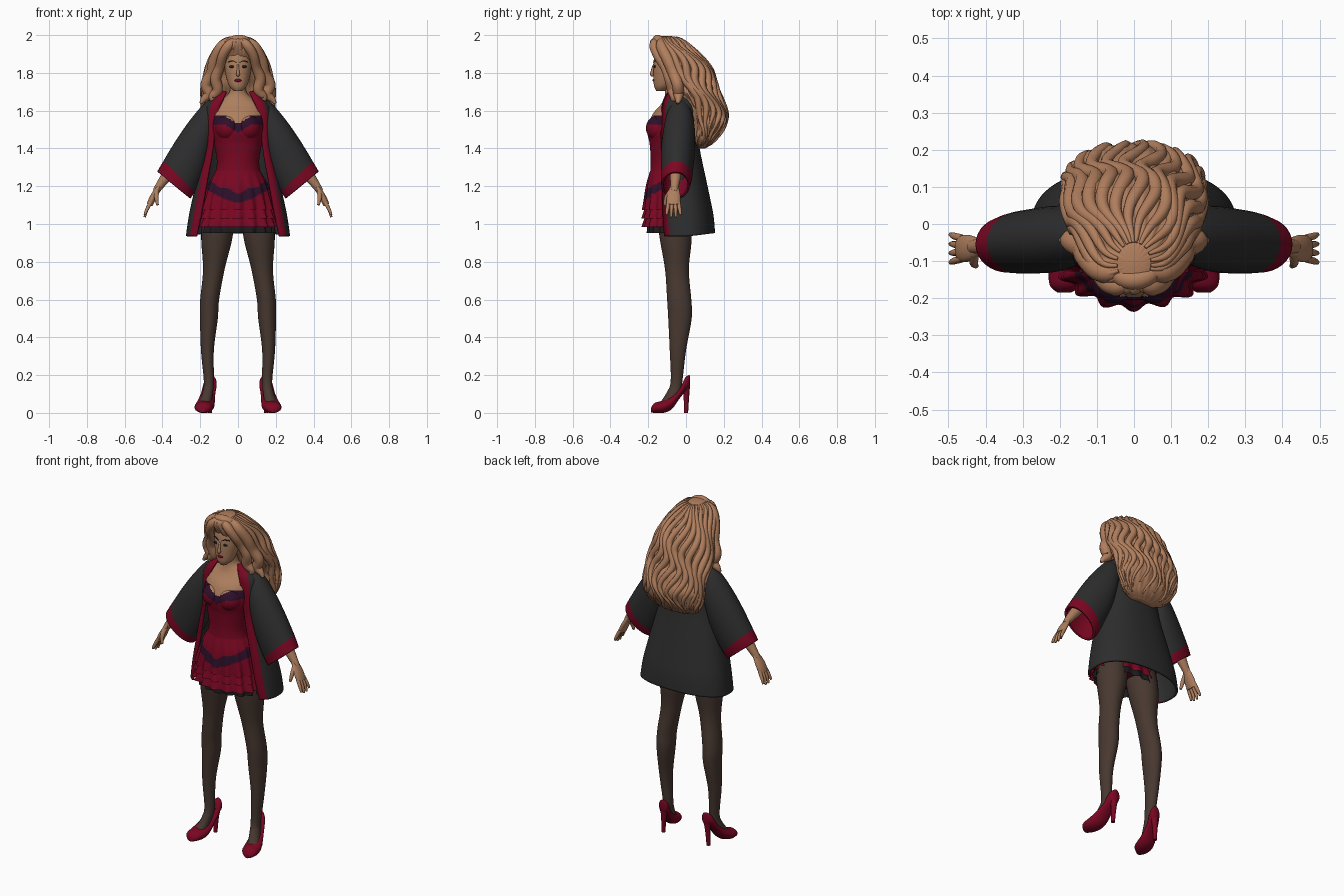
import bpy, bmesh, math
from math import sin, cos, pi
from mathutils import Vector, Matrix

if "Cube" in bpy.data.objects:
    bpy.data.objects.remove(bpy.data.objects["Cube"])


def colour(name, r, g, b):
    m = bpy.data.materials.new(name)
    m.use_nodes = True
    m.diffuse_color = (r, g, b, 1)
    bsdf = next(n for n in m.node_tree.nodes if n.type == 'BSDF_PRINCIPLED')
    bsdf.inputs["Base Color"].default_value = (r, g, b, 1)
    bsdf.inputs["Roughness"].default_value = 0.8
    return m


HAIR = colour("hair_copper", .44, .21, .11)
SKIN = colour("skin", .42, .21, .112)
RED = colour("crimson", .195, .002, .016)
PURPLE = colour("deep_purple", .027, .005, .023)
BLACK = colour("coat_charcoal", .026, .026, .026)
LACE = colour("black_lace", .012, .011, .013)
SHEER = colour("sheer_stocking", .065, .04, .03)


# ---------- helpers ----------
def spline(keys, n):
    """Smoothly resample a list of equal-length tuples."""
    k = [keys[0]] + list(keys) + [keys[-1]]
    out = []
    for i in range(len(keys) - 1):
        for s in range(n):
            t = s / n
            out.append(tuple(.5 * (2*b + (c-a)*t + (2*a-5*b+4*c-d)*t*t + (3*b-a-3*c+d)*t**3)
                             for a, b, c, d in zip(*k[i:i+4])))
    return out + [tuple(keys[-1])]


def finish(name, bm, mats, mirror=False, solid=0):
    bmesh.ops.recalc_face_normals(bm, faces=bm.faces[:])
    me = bpy.data.meshes.new(name)
    bm.to_mesh(me)
    bm.free()
    for m in mats:
        me.materials.append(m)
    ob = bpy.data.objects.new(name, me)
    bpy.context.collection.objects.link(ob)
    bpy.ops.object.select_all(action='DESELECT')
    ob.select_set(True)
    bpy.context.view_layer.objects.active = ob
    bpy.ops.object.shade_smooth_by_angle(angle=math.radians(50))
    if solid:
        md = ob.modifiers.new("thickness", 'SOLIDIFY')
        md.thickness, md.offset = solid, 0
    if mirror:
        ob.modifiers.new("mirror", 'MIRROR')


def skin(name, rings, mats, rule=None, closed=True, caps=True, **kw):
    """Bridge rings of points; rule(centre, row, column) picks the material."""
    bm = bmesh.new()
    rows = [[bm.verts.new(p) for p in r] for r in rings]
    n = len(rows[0])
    for i in range(len(rows) - 1):
        for j in range(n if closed else n - 1):
            q = (j + 1) % n
            f = bm.faces.new((rows[i][j], rows[i][q], rows[i+1][q], rows[i+1][j]))
            if rule:
                f.material_index = rule(f.calc_center_median(), i, j)
    if caps and closed:
        for r in (rows[0], rows[-1]):
            bm.faces.new(r)
    finish(name, bm, mats, **kw)


def ring(c, u, v, n=32):
    return [Vector(c) + Vector(u) * cos(2*pi*j/n) + Vector(v) * sin(2*pi*j/n) for j in range(n)]


def loft(name, keys, mats, rule=None, n=32, steps=6, wave=None, **kw):
    """Stack of ellipses from keys (z, x, y, rx, ry)."""
    rows = spline(keys, steps)
    rings = []
    for i, (z, x, y, rx, ry) in enumerate(rows):
        pts = []
        for j in range(n):
            a = 2 * pi * j / n
            f = wave(a, z, i / (len(rows) - 1)) if wave else 1
            pts.append((x + rx*f*cos(a), y + ry*f*sin(a), z))
        rings.append(pts)
    skin(name, rings, mats, rule, **kw)
    return rows


def tube(name, keys, mat, n=10, steps=5, flat=1, mirror=False):
    """Round or flattened tube through keys (x, y, z, radius)."""
    rows = spline(keys, steps)
    rings = []
    for i, (x, y, z, r) in enumerate(rows):
        d = Vector(rows[min(i+1, len(rows)-1)][:3]) - Vector(rows[max(i-1, 0)][:3])
        d.normalize()
        ref = Vector((0, 1, 0)) if abs(d.y) < .92 else Vector((1, 0, 0))
        u = (ref - d * ref.dot(d)).normalized()
        rings.append(ring((x, y, z), u * r, d.cross(u) * r * flat, n))
    skin(name, rings, [mat], mirror=mirror)


def ball(name, pos, size, mats, rule=None, mirror=False):
    bm = bmesh.new()
    bmesh.ops.create_uvsphere(bm, u_segments=48, v_segments=48, radius=1,
                              matrix=Matrix.Translation(pos) @ Matrix.Diagonal((*size, 1)))
    for f in bm.faces:
        f.material_index = rule(f.calc_center_median()) if rule else 0
    finish(name, bm, mats, mirror)


# ---------- torso and corset ----------
def bodice(c, *_):
    top = 1.527 + .046 * min(1, abs(c.x) / .07)
    return 1 if c.z > top else 2 if c.z > top - .045 else 0


TORSO = [(1.0, 0, -.085, .15, .1), (1.12, 0, -.09, .16, .115), (1.22, 0, -.09, .135, .105),
         (1.32, 0, -.09, .112, .097), (1.42, 0, -.09, .126, .102), (1.5, 0, -.09, .14, .115),
         (1.58, 0, -.074, .14, .103), (1.63, 0, -.06, .13, .075), (1.66, 0, -.06, .085, .058),
         (1.7, 0, -.065, .045, .045), (1.77, 0, -.075, .042, .042)]
loft("torso", TORSO, [RED, SKIN, PURPLE], bodice, n=96, steps=10)
ball("bust_cup", (.052, -.135, 1.508), (.07, .077, .072), [RED, SKIN, PURPLE], bodice, True)


# ---------- layered ruffled skirt ----------
def ruffle(a, z, t):
    return 1 + .065 * t * sin(16 * a + pi / 2) + .015 * t * sin(7 * a + 1)


def belt(c, *_):
    low = 1.092 + .52 * math.hypot(c.x, .04)
    return 1 if c.y < -.05 and low < c.z < low + .055 - .008 * cos(60 * c.x) else 0


loft("skirt_upper", [(1.28, 0, -.09, .118, .1), (1.21, 0, -.09, .155, .118),
                     (1.13, 0, -.09, .178, .128), (1.075, 0, -.09, .192, .134)],
     [RED, PURPLE], belt, n=144, steps=12, wave=ruffle, caps=False)
for name, top, low, out in (("skirt_middle", 1.13, 1.03, .198), ("skirt_lower", 1.08, .983, .205)):
    loft(name, [(top, 0, -.09, out - .04, .112), ((top + low) / 2, 0, -.09, out - .018, .125),
                (low, 0, -.09, out, .137)], [RED], n=144, wave=ruffle, caps=False)
loft("skirt_lace", [(1.05, 0, -.085, .165, .11), (1.0, 0, -.085, .182, .115), (.953, 0, -.08, .187, .12)],
     [LACE], n=144, wave=ruffle, caps=False)

# ---------- legs and shoes ----------
loft("leg", [(1.08, .1, -.07, .085, .085), (.93, .112, -.055, .083, .085), (.76, .128, -.048, .057, .063),
             (.6, .15, -.036, .05, .064), (.5, .154, -.032, .047, .062), (.33, .162, -.043, .034, .043),
             (.17, .154, -.05, .027, .031), (.11, .16, -.065, .028, .036), (.05, .176, -.1, .034, .04)],
     [SHEER], mirror=True)
SHOE = [(-.185, .188, .002, .028, .018), (-.165, .185, .0, .053, .042), (-.12, .178, .0, .066, .051),
        (-.075, .169, .02, .092, .046), (-.035, .158, .075, .127, .038), (-.005, .148, .11, .185, .035),
        (.015, .142, .125, .2, .026), (.022, .141, .14, .195, .012)]
skin("shoe", [ring((x, y, (lo + hi) / 2), (w, 0, 0), (0, 0, (hi - lo) / 2), 24)
              for y, x, lo, hi, w in spline(SHOE, 5)], [RED], mirror=True)
loft("shoe_heel", [(.15, .143, .0, .026, .022), (.09, .146, .002, .015, .015),
                   (0, .15, 0, .011, .011)], [RED], n=16, mirror=True)

# ---------- open coat: keys are z, centre y, half width, depth, half opening ----------
COAT = [(1.7, -.035, .09, .065, .062), (1.66, -.035, .13, .088, .08), (1.61, -.035, .168, .098, .1),
        (1.5, -.045, .172, .1, .122), (1.39, -.04, .176, .108, .135), (1.2, -.02, .22, .128, .168),
        (1.05, -.005, .253, .143, .195), (.935, 0, .27, .148, .22)]
coat_rings = []
for z, y, w, d, o in spline(COAT, 7):
    a0 = math.asin((o / w) ** (1 / .7))
    a1 = a0 + .075 / w
    angles = [a0] + [a1 + (2*pi - 2*a1) * k / 48 for k in range(49)] + [2*pi - a0]
    pts = []
    for a in angles:
        p = .7 if cos(a) > 0 else .88
        pts.append((w * math.copysign(abs(sin(a)) ** p, sin(a)),
                    y - d * math.copysign(abs(cos(a)) ** p, cos(a)),
                    z + .1 * max(0, 1.1 - z) * max(0, -cos(a))))
    coat_rings.append(pts)
skin("coat_body", coat_rings, [BLACK, RED],
     lambda c, i, j: 1 if j in (0, 49) or i == 0 else 0, closed=False, solid=.012)

# Sleeve keys: top x, top z, bottom x, bottom z, centre y, half depth
SLEEVE = [(.1, 1.67, .14, 1.45, -.035, .055), (.17, 1.637, .16, 1.355, -.035, .075),
          (.25, 1.545, .175, 1.295, -.04, .083), (.32, 1.445, .2, 1.235, -.045, .082),
          (.39, 1.33, .232, 1.175, -.05, .077), (.422, 1.275, .257, 1.138, -.055, .07)]
sleeve_rows = spline(SLEEVE, 6)


def sleeve_rings(rows, s):
    return [ring(((tx+bx)/2, y, (tz+bz)/2), ((tx-bx)*s/2, 0, (tz-bz)*s/2), (0, d*s, 0))
            for tx, tz, bx, bz, y, d in rows]


skin("coat_sleeve", sleeve_rings(sleeve_rows, 1), [BLACK, RED],
     lambda c, i, j: 1 if i >= 24 else 0, caps=False, solid=.012, mirror=True)
skin("sleeve_lining", sleeve_rings(sleeve_rows[18:], .91), [RED], caps=False, mirror=True)

# ---------- arms and hands ----------
tube("forearm", [(.2, -.05, 1.52, .04), (.3, -.05, 1.36, .036), (.37, -.055, 1.265, .03),
                 (.42, -.06, 1.195, .021), (.435, -.062, 1.17, .018)], SKIN, n=20, mirror=True)
tube("palm", [(.415, -.06, 1.205, .02), (.437, -.064, 1.165, .033), (.455, -.066, 1.13, .037),
              (.468, -.066, 1.1, .034)], SKIN, n=20, flat=.48, mirror=True)
for k in (-1.5, -.5, .5, 1.5):
    tip = 1.035 + .006 * k * k
    tube("finger", [(.462, -.066 + k*.018, 1.115, .0105), (.483, -.066 + k*.022, 1.075, .0095),
                    (.494, -.066 + k*.025, tip, .006)], SKIN, mirror=True)
tube("thumb", [(.43, -.08, 1.175, .013), (.432, -.103, 1.14, .012), (.426, -.113, 1.1, .007)],
     SKIN, mirror=True)

# ---------- head and face ----------
loft("head", [(1.703, 0, -.135, .02, .022), (1.73, 0, -.122, .046, .047), (1.78, 0, -.107, .063, .066),
              (1.84, 0, -.1, .071, .073), (1.9, 0, -.09, .068, .074), (1.95, 0, -.08, .04, .05)], [SKIN])
tube("nose", [(0, -.17, 1.845, .005), (0, -.178, 1.815, .007), (0, -.18, 1.792, .01), (0, -.172, 1.784, .005)], SKIN)
ball("eye", (.03, -.166, 1.833), (.018, .005, .007), [LACE], mirror=True)
tube("eyebrow", [(.01, -.172, 1.855, .002), (.03, -.166, 1.864, .003), (.052, -.15, 1.858, .002)],
     LACE, n=6, mirror=True)
ball("lips", (0, -.169, 1.76), (.018, .008, .008), [RED])

# ---------- hair: keys are z, front y, back y, half width ----------
HAIRLINE = [(1.4, .05, .1, .07), (1.43, .035, .145, .14), (1.5, .025, .195, .18), (1.58, .01, .215, .185),
            (1.66, -.03, .185, .182), (1.7, -.055, .165, .182), (1.76, -.085, .145, .172),
            (1.82, -.11, .125, .158), (1.88, -.155, .08, .138), (1.93, -.185, .03, .112),
            (1.97, -.185, -.015, .08), (1.99, -.155, -.055, .04), (1.996, -.115, -.095, .01)]


def strands(a, z, t):
    return (1 + .025 * sin(20*a + 1.6*sin(z*26)) + .015 * sin(37*a + 2*sin(z*31 + 1))
            + .025 * sin(z*58 + 2*sin(2*a)))


volume = loft("hair_volume", [(z, 0, (f + b) / 2, w, (b - f) / 2) for z, f, b, w in HAIRLINE],
              [HAIR], n=144, steps=8, wave=strands)
# Wavy locks laid over the volume
for k in range(15):
    a = -.25 + (pi + .5) * k / 14
    line = [r for r in volume[::3] if 1.415 + .02 * (k % 3) < r[0] < 1.992]
    path = []
    for i, (z, x, y, rx, ry) in enumerate(line):
        b = a + .15 * sin(z * 27 + k * .8)
        path.append((rx * cos(b), y + ry * sin(b), z, .004 + .017 * sin(pi * i / (len(line) - .7))))
    tube("hair_lock", path, HAIR, n=8, steps=2)
# Front locks sweeping from the parting around the face
tube("front_lock", [(.005, -.15, 1.978, .012), (.045, -.168, 1.95, .026), (.08, -.15, 1.895, .026),
                    (.097, -.11, 1.83, .026), (.118, -.085, 1.77, .03), (.108, -.072, 1.71, .028),
                    (.135, -.062, 1.67, .022), (.115, -.075, 1.642, .008)], HAIR, mirror=True)
tube("side_lock", [(.02, -.12, 1.98, .014), (.08, -.13, 1.945, .03), (.123, -.095, 1.87, .032),
                   (.138, -.065, 1.8, .032), (.17, -.045, 1.74, .03), (.155, -.04, 1.69, .028),
                   (.182, -.04, 1.66, .018), (.198, -.045, 1.638, .007)], HAIR, mirror=True)
tube("crown_roll", [(-.075, -.1, 1.94, .012), (-.03, -.145, 1.968, .026), (.03, -.145, 1.972, .026),
                    (.085, -.1, 1.945, .012)], HAIR, n=16)
